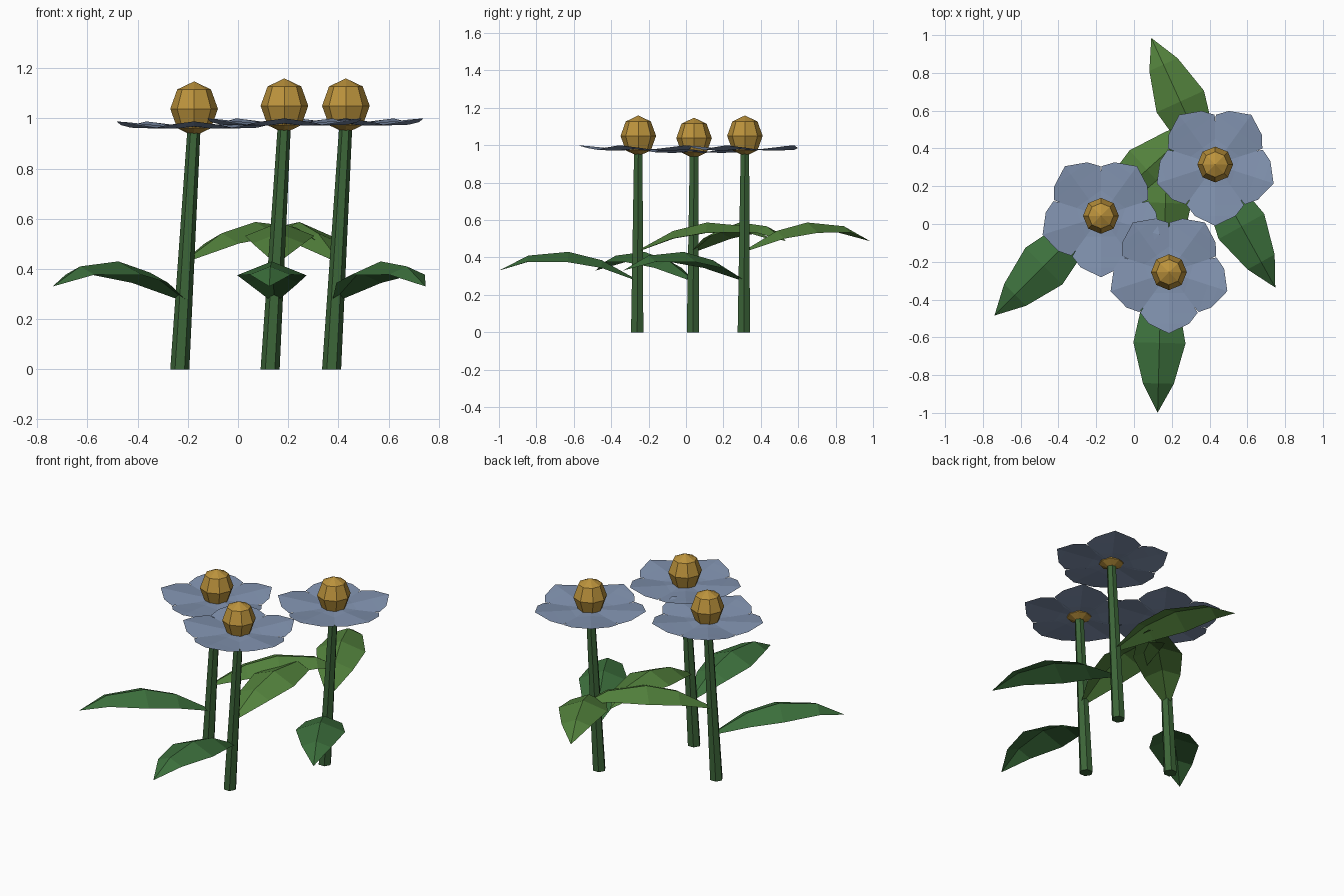
import bpy, bmesh
from math import sin, cos, radians
from mathutils import Vector

if "Cube" in bpy.data.objects:
    bpy.data.objects.remove(bpy.data.objects["Cube"])


def material(name, rgb):
    m = bpy.data.materials.new(name)
    m.diffuse_color = (*rgb, 1)
    m.use_nodes = True
    m.node_tree.nodes["Principled BSDF"].inputs["Base Color"].default_value = m.diffuse_color
    return m


STEM = material("stem_green", (0.045, 0.13, 0.04))
LEAF_LOW = material("leaf_dark", (0.045, 0.16, 0.045))
LEAF_HIGH = material("leaf_light", (0.085, 0.22, 0.045))
PETAL = material("petal_blue", (0.22, 0.29, 0.43))
HEART = material("heart_yellow", (0.50, 0.29, 0.045))


def finish(name, bm, mat):
    me = bpy.data.meshes.new(name)
    bm.to_mesh(me)
    bm.free()
    me.materials.append(mat)
    ob = bpy.data.objects.new(name, me)
    bpy.context.collection.objects.link(ob)


def blade(bm, origin, angle, sections, fold):
    """Ridged blade; sections are (distance, half width, midrib height)."""
    a = radians(angle)
    along, side = Vector((cos(a), sin(a), 0)), Vector((-sin(a), cos(a), 0))
    prev = None
    for s, w, z in sections:
        mid = Vector(origin) + along * s + Vector((0, 0, z))
        drop = Vector((0, 0, -w * fold))
        if w:
            row = [bm.verts.new(p) for p in (mid - side * w + drop, mid, mid + side * w + drop)]
        else:
            row = [bm.verts.new(mid)] * 3
        if prev:
            for i in (0, 1):
                quad = [prev[i], row[i], row[i + 1], prev[i + 1]]
                bm.faces.new(list(dict.fromkeys(quad)))
        prev = row


def stem(name, base, top, r0, r1, n=6):
    bm = bmesh.new()
    rings = []
    for c, r in ((base, r0), (top, r1)):
        rings.append([bm.verts.new((c[0] + r * cos(radians(360 * i / n)),
                                    c[1] + r * sin(radians(360 * i / n)), c[2])) for i in range(n)])
    for i in range(n):
        j = (i + 1) % n
        bm.faces.new((rings[0][i], rings[0][j], rings[1][j], rings[1][i]))
    bm.faces.new(rings[0][::-1])
    bm.faces.new(rings[1])
    finish(name, bm, STEM)


LEAF = [(0, 0.015, 0), (0.19, 0.102, 0.105), (0.37, 0.138, 0.15), (0.585, 0.082, 0.13), (0.74, 0, 0.05)]
PETALS = [(0.02, 0.015, -0.022), (0.11, 0.09, -0.02), (0.215, 0.152, -0.01),
          (0.272, 0.108, -0.004), (0.325, 0, 0)]

# name, top x, top y, petal tip height, lower leaf angle, upper leaf angle
FLOWERS = [("left", -0.175, 0.043, 0.988, 225, 42),
           ("middle", 0.185, -0.255, 1.0, 268.5, 88),
           ("right", 0.43, 0.315, 1.0, -61, 114.5)]

for name, x, y, z, low, high in FLOWERS:
    # leaning stem
    base = Vector((x - 0.057, y - 0.006, 0))
    top = Vector((x, y, z - 0.02))
    stem(name + "_stem", base, top, 0.038, 0.026)

    # a lower and an upper leaf
    for label, h, ang, mat in (("lower", 0.28, low, LEAF_LOW), ("upper", 0.437, high, LEAF_HIGH)):
        bm = bmesh.new()
        blade(bm, base.lerp(top, h / top.z), ang, LEAF, 0.4)
        finish(f"{name}_{label}_leaf", bm, mat)

    # five overlapping petals
    bm = bmesh.new()
    for i in range(5):
        blade(bm, (x, y, z), 270 + 72 * i, PETALS, 0.1)
    finish(name + "_petals", bm, PETAL)

    # faceted flower heart
    bm = bmesh.new()
    bmesh.ops.create_uvsphere(bm, u_segments=8, v_segments=4, radius=0.095)
    for v in bm.verts:
        v.co = Vector((v.co.x + x, v.co.y + y, v.co.z * 1.15 + z + 0.05))
    finish(name + "_heart", bm, HEART)
